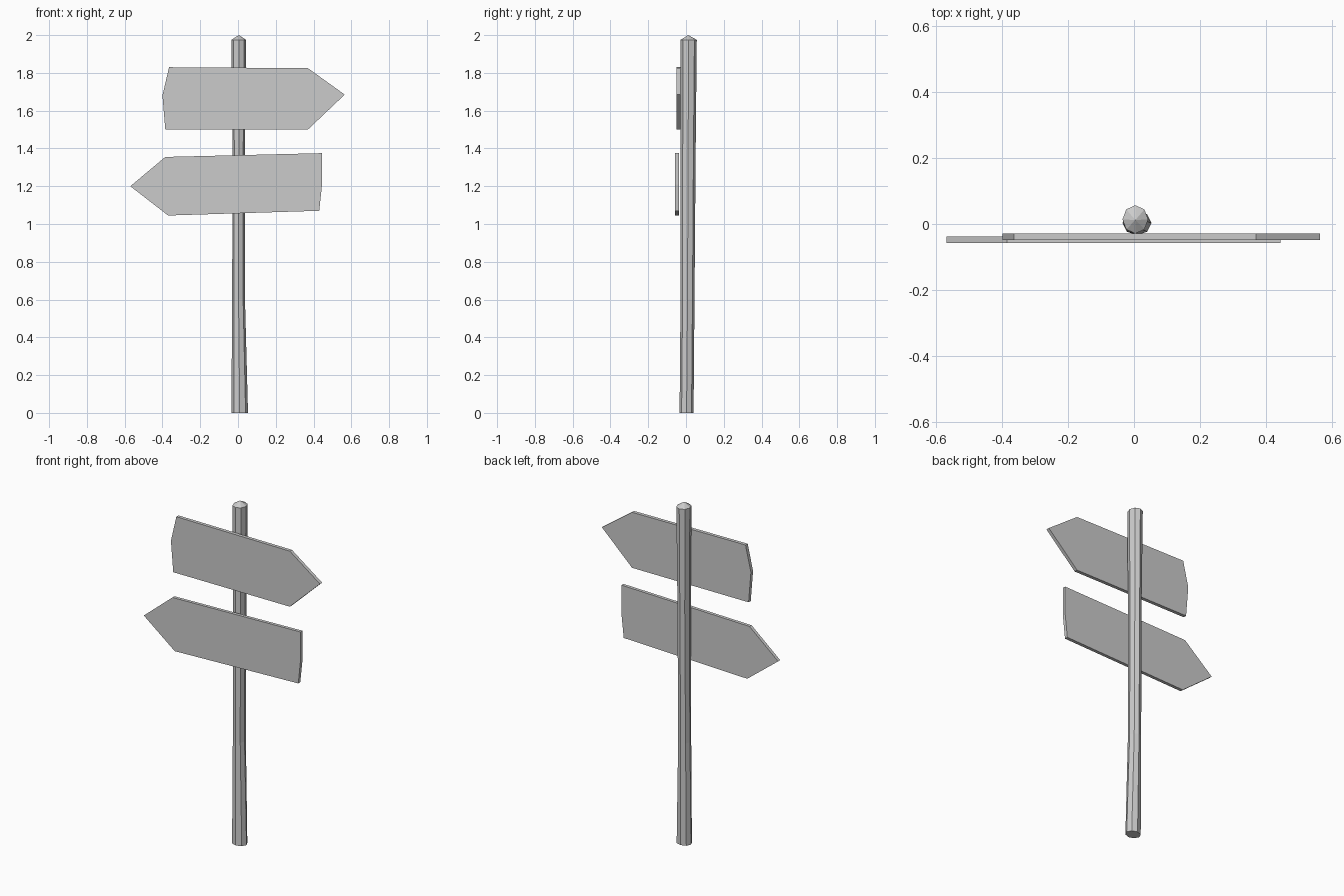
import bpy, bmesh
from math import cos, sin, pi

if "Cube" in bpy.data.objects:
    bpy.data.objects.remove(bpy.data.objects["Cube"])


def finish(bm, name):
    bmesh.ops.recalc_face_normals(bm, faces=bm.faces)
    me = bpy.data.meshes.new(name)
    bm.to_mesh(me)
    bm.free()
    ob = bpy.data.objects.new(name, me)
    bpy.context.collection.objects.link(ob)
    return ob


def board(name, outline, y_front, y_back):
    """Arrow-shaped plank: an x/z outline extruded along y."""
    bm = bmesh.new()
    face = bm.faces.new([bm.verts.new((x, y_front, z)) for x, z in outline])
    ext = bmesh.ops.extrude_face_region(bm, geom=[face], use_keep_orig=True)
    verts = [v for v in ext["geom"] if isinstance(v, bmesh.types.BMVert)]
    bmesh.ops.translate(bm, verts=verts, vec=(0, y_back - y_front, 0))
    return finish(bm, name)


def post(name, rings, apex, sides=8):
    """Slightly crooked pole lofted through rings (x, y, z, rx, ry)."""
    bm = bmesh.new()
    loops = [[bm.verts.new((x + rx * cos(2 * pi * i / sides),
                            y + ry * sin(2 * pi * i / sides), z))
              for i in range(sides)] for x, y, z, rx, ry in rings]
    tip = bm.verts.new(apex)
    bm.faces.new(loops[0][::-1])
    for i in range(sides):
        j = (i + 1) % sides
        for a, b in zip(loops, loops[1:]):
            bm.faces.new((a[i], a[j], b[j], b[i]))
        bm.faces.new((loops[-1][i], loops[-1][j], tip))
    return finish(bm, name)


# Hand-cut wooden post with a low pointed top
post("post", [(0.009, 0.003, 0.0, 0.044, 0.037),
              (0.003, 0.008, 0.6, 0.034, 0.037),
              (0.004, 0.011, 1.37, 0.033, 0.040),
              (0.004, 0.014, 1.975, 0.039, 0.043)],
     (0.004, 0.012, 2.0))

# Upper board, pointing right
board("upper_sign", [(-0.40, 1.68), (-0.385, 1.50), (0.37, 1.50),
                     (0.565, 1.685), (0.37, 1.825), (-0.365, 1.83)],
      -0.049, -0.029)

# Lower board, pointing left
board("lower_sign", [(-0.57, 1.20), (-0.37, 1.045), (0.43, 1.07),
                     (0.445, 1.21), (0.445, 1.375), (-0.385, 1.355)],
      -0.057, -0.038)
